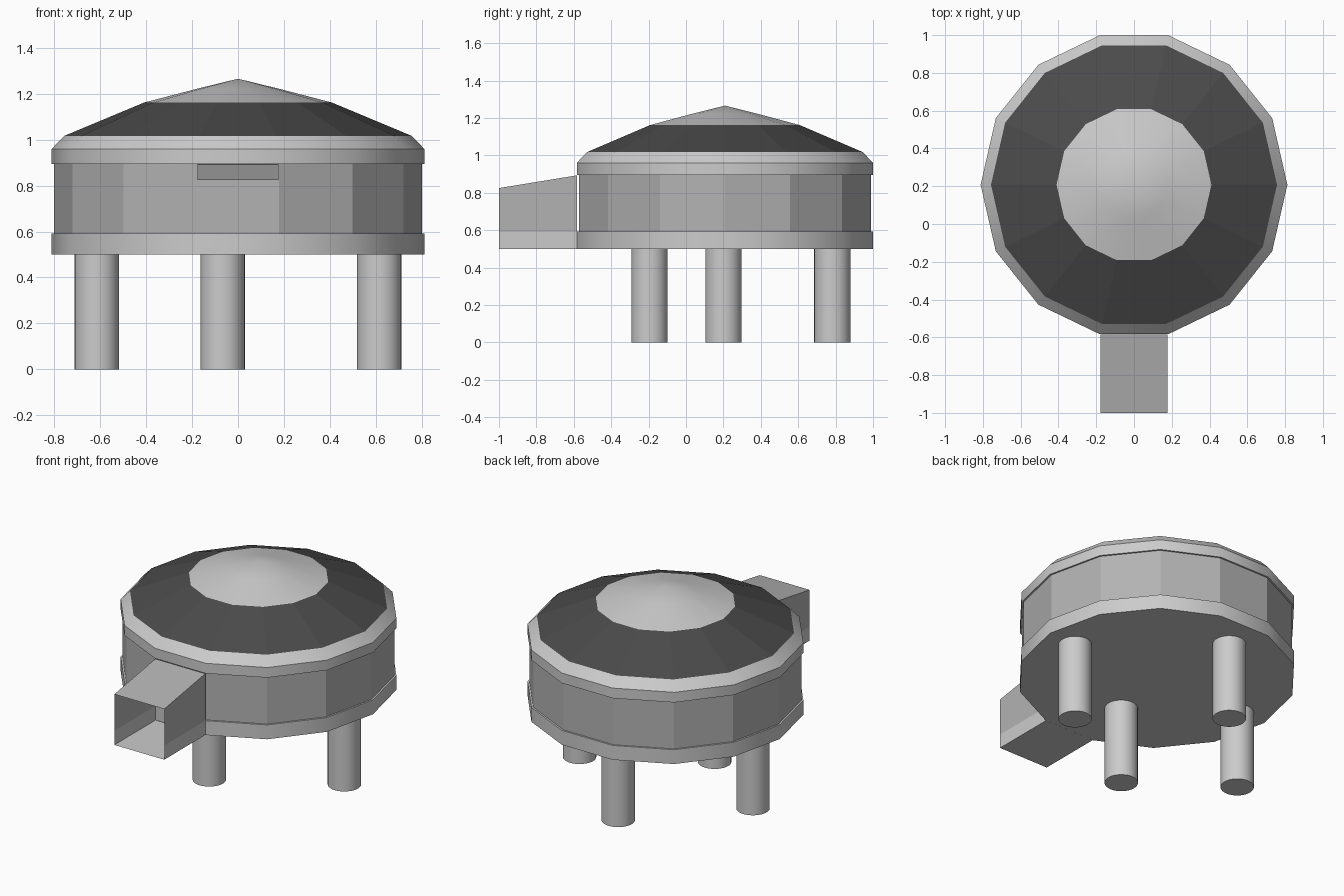
import bpy, bmesh, math

if "Cube" in bpy.data.objects:
    bpy.data.objects.remove(bpy.data.objects["Cube"])

CY = 0.208       # drum centre in y
N = 14           # sides of the drum
W = 0.177        # chute half width
Y0, Y1 = -0.584, -1.0


def material(name, v):
    m = bpy.data.materials.new(name)
    m.diffuse_color = (v, v, v, 1)
    m.use_nodes = True
    m.node_tree.nodes["Principled BSDF"].inputs["Base Color"].default_value = m.diffuse_color
    return m


DARK = material("dark_roofing", 0.07)
MID = material("mid_grey_wall", 0.45)


def finish(name, bm, mat=None, smooth=None, recalc=True):
    if recalc:
        bmesh.ops.recalc_face_normals(bm, faces=bm.faces)
    me = bpy.data.meshes.new(name)
    bm.to_mesh(me)
    bm.free()
    ob = bpy.data.objects.new(name, me)
    bpy.context.collection.objects.link(ob)
    if mat:
        me.materials.append(mat)
    if smooth:
        bpy.ops.object.select_all(action='DESELECT')
        ob.select_set(True)
        bpy.context.view_layer.objects.active = ob
        bpy.ops.object.shade_smooth_by_angle(angle=math.radians(smooth))
    return ob


def lathe(name, profile, n=N, center=(0, CY), mat=None, smooth=None, bottom=False, top=False):
    """Revolve (radius, z) points; radius 0 becomes a single tip."""
    bm = bmesh.new()
    rings = []
    for r, z in profile:
        k = n if r > 0 else 1
        rings.append([bm.verts.new((center[0] + r * math.cos(2 * math.pi * i / n),
                                    center[1] + r * math.sin(2 * math.pi * i / n), z))
                      for i in range(k)])
    for a, b in zip(rings, rings[1:]):
        for i in range(n):
            j = (i + 1) % n
            if len(b) == 1:
                bm.faces.new((a[i], a[j], b[0]))
            else:
                bm.faces.new((a[i], a[j], b[j], b[i]))
    if bottom:
        bm.faces.new(rings[0][::-1])
    if top:
        bm.faces.new(rings[-1])
    return finish(name, bm, mat, smooth, recalc=False)


def sleeve(name, front, back, mat=None):
    """Bridge two open (x, z) cross-sections, front at Y1 and back at Y0."""
    bm = bmesh.new()
    f = [bm.verts.new((x, Y1, z)) for x, z in front]
    b = [bm.verts.new((x, Y0, z)) for x, z in back]
    for i in range(len(f) - 1):
        bm.faces.new((f[i], f[i + 1], b[i + 1], b[i]))
    return finish(name, bm, mat, recalc=False)


# drum: base plate, wall, rim, dark roof and pale cap
lathe("base_plate", [(0.812, 0.5), (0.812, 0.592), (0.801, 0.592)], smooth=30, bottom=True)
lathe("drum_wall", [(0.801, 0.592), (0.801, 0.895)], mat=MID)
lathe("roof_rim", [(0.801, 0.895), (0.812, 0.895), (0.812, 0.96), (0.757, 1.017)], smooth=30)
lathe("dark_roof", [(0.757, 1.017), (0.41, 1.162)], mat=DARK)
lathe("roof_cap", [(0.41, 1.162), (0.18, 1.222), (0, 1.266)], smooth=30)

# open chute at the front: pale tray below, grey hood above
tray = [(-W, 0.59), (-W, 0.5), (W, 0.5), (W, 0.59)]
sleeve("chute_tray", tray, tray)
sleeve("chute_hood", [(W, 0.59), (W, 0.825), (-W, 0.825), (-W, 0.59)],
       [(W, 0.59), (W, 0.893), (-W, 0.893), (-W, 0.59)], MID)

# four round legs
for name, x, y in (("front_leg", -0.067, -0.195), ("back_leg", -0.067, 0.782),
                   ("right_leg", 0.615, 0.2), ("left_leg", -0.615, 0.2)):
    lathe(name, [(0.097, 0), (0.097, 0.5)], 32, (x, y), smooth=30, bottom=True, top=True)
